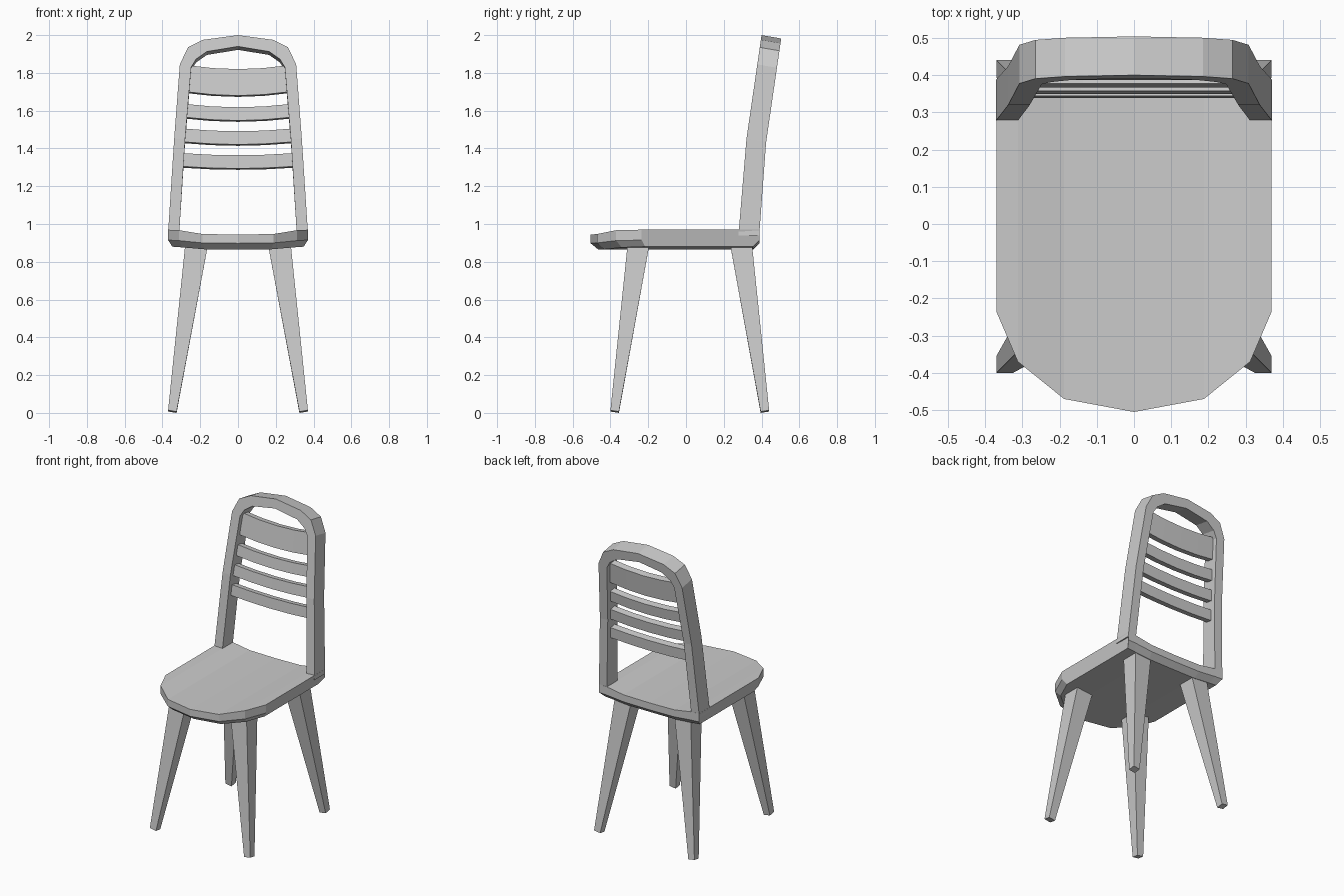
import bpy

if "Cube" in bpy.data.objects:
    bpy.data.objects.remove(bpy.data.objects["Cube"])


def make(name, verts, faces):
    mesh = bpy.data.meshes.new(name)
    mesh.from_pydata(verts, [], faces)
    obj = bpy.data.objects.new(name, mesh)
    bpy.context.collection.objects.link(obj)
    return obj


def loft(name, rings):
    """Closed tube through rings of equal size, capped at both ends."""
    n = len(rings[0])
    verts = [v for r in rings for v in r]
    faces = [[i * n + k, i * n + (k + 1) % n, (i + 1) * n + (k + 1) % n, (i + 1) * n + k]
             for i in range(len(rings) - 1) for k in range(n)]
    faces.append(list(range(n))[::-1])
    faces.append([(len(rings) - 1) * n + k for k in range(n)])
    obj = make(name, verts, faces)
    import bmesh
    bm = bmesh.new()
    bm.from_mesh(obj.data)
    bmesh.ops.recalc_face_normals(bm, faces=bm.faces)
    bm.to_mesh(obj.data)
    bm.free()
    return obj


def mirrored(half):
    """Rows of (x, ...) from outside to centre, extended to the other side."""
    return [(-p[0], *p[1:]) for p in half] + [p for p in half[-2::-1]]


# Seat: dished slab with rounded front and chamfered underside
# columns: x, front y, top z, side-bottom z, underside z
columns = mirrored([(0.37, -0.235, 0.97, 0.915, 0.88),
                    (0.312, -0.37, 0.967, 0.912, 0.876),
                    (0.188, -0.47, 0.947, 0.90, 0.866),
                    (0.0, -0.505, 0.944, 0.898, 0.865)])
loft("seat", [[(x, f, t), (x, 0.39, t), (x, 0.39, s), (x * 0.94, 0.355, b),
               (x * 0.94, f * 0.92, b), (x, f, s)] for x, f, t, s, b in columns])


# Back frame: bent posts joined by an arch
def back_y(z):
    """Front surface of the reclined back at height z."""
    if z < 1.45:
        return 0.28 + (z - 0.97) * 0.04 / 0.48
    return 0.32 + (z - 1.45) * 0.08 / 0.55


# outer x, outer z, inner x, inner z
path = mirrored([(0.371, 0.94, 0.312, 0.94),
                 (0.338, 1.45, 0.28, 1.45),
                 (0.308, 1.845, 0.248, 1.83),
                 (0.265, 1.935, 0.222, 1.873),
                 (0.185, 1.975, 0.165, 1.913),
                 (0.0, 2.0, 0.0, 1.94)])
rings = []
for i, (xo, zo, xi, zi) in enumerate(path):
    if i >= len(path) // 2:
        xi = abs(xi)
    else:
        xi = -abs(xi)
    drop = 0.0 if zo < 1.0 else 0.018
    depth = 0.11 if zo < 1.0 else 0.104
    rings.append([(xo, back_y(zo), zo), (xo, back_y(zo) + depth, zo - drop),
                  (xi, back_y(zi) + depth, zi - drop), (xi, back_y(zi), zi)])
loft("back_frame", rings)

# Slats: gently sagging bars between the posts
for i, (z0, z1) in enumerate([(1.305, 1.375), (1.435, 1.505), (1.565, 1.635), (1.70, 1.84)]):
    sag = 0.011 + 0.003 * i
    rings = []
    for t in (-1, -0.5, 0, 0.5, 1):
        d = sag * (1 - t * t)
        ring = []
        for z, off, dz in ((z0, 0.03, 0), (z1, 0.03, 0), (z1, 0.073, -0.007), (z0, 0.073, -0.007)):
            half = 0.298 - (z - 1.3) * 0.068
            ring.append((t * half, back_y(z) + off, z - d + dz))
        rings.append(ring)
    loft(f"back_slat_{i + 1}", rings)


# Legs: splayed square tapers with slightly tilted feet
def leg(name, side, foot_y, top_y):
    corners = ((0, 0), (1, 0), (1, 1), (0, 1))
    foot_x, top_x = (0.37, 0.325), (0.28, 0.16)
    foot = [(side * foot_x[a], foot_y[b], 0.014 - 0.007 * (a + b)) for a, b in corners]
    top = [(side * top_x[a], top_y[b], 0.885) for a, b in corners]
    loft(name, [foot, top])


for side, label in ((-1, "left"), (1, "right")):
    leg(f"front_leg_{label}", side, (-0.40, -0.355), (-0.31, -0.195))
    leg(f"rear_leg_{label}", side, (0.44, 0.395), (0.35, 0.235))
